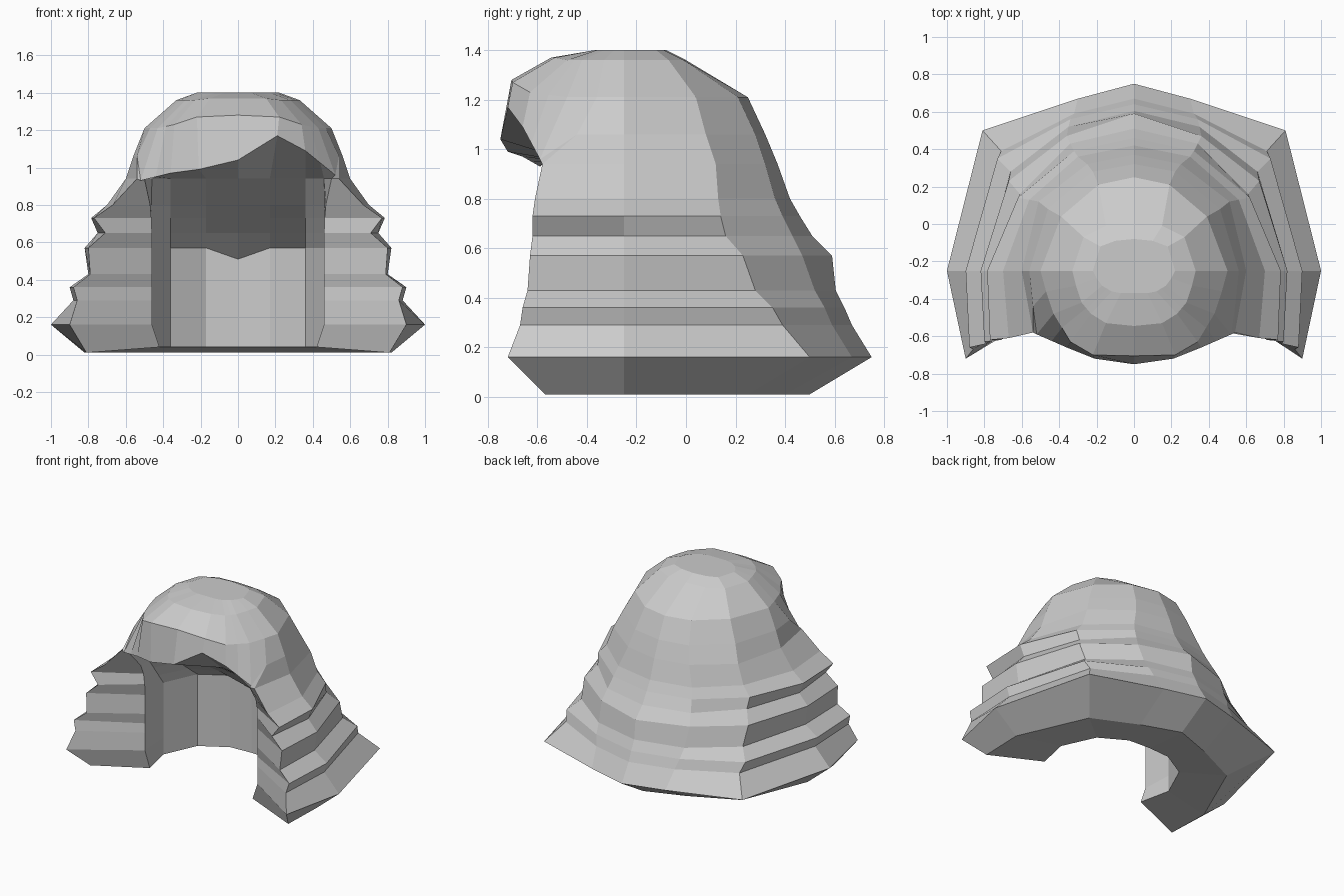
import bpy, bmesh

# Outer half rings: z, front x, front y, side x, corner x, corner y, mid x, mid y, back y
OUTER = [
    (.01, .81, -.57, .82, .60, .25, .28, .40, .50),
    (.16, .90, -.72, 1.0, .81, .50, .30, .67, .75),
    (.29, .86, -.67, .88, .71, .39, .32, .59, .67),
    (.36, .88, -.66, .90, .73, .35, .34, .56, .64),
    (.43, .79, -.64, .80, .66, .28, .35, .52, .605),
    (.57, .80, -.63, .82, .67, .23, .36, .47, .59),
    (.65, .71, -.62, .75, .61, .16, .34, .43, .51),
    (.73, .77, -.62, .785, .62, .14, .32, .39, .46),
    (.80, .67, -.61, .70, .56, .13, .30, .36, .42),
    (.94, .54, -.58, .60, .51, .12, .25, .32, .37),
    (1.06, .54, -.44, .56, .46, .08, .22, .28, .32),
    (1.21, .47, -.36, .50, .39, .04, .19, .21, .25),
    (1.36, .31, -.33, .33, .27, -.07, .15, -.01, .00),
    (1.40, .20, -.29, .22, .18, -.12, .10, -.09, -.08),
]
# Inner cavity outline, front edge to back centre, and the hairline it closes to
CAVITY = [(.46, -.43), (.47, -.20), (.36, .04), (.17, .15), (0, .16)]
HAIRLINE = [(.50, -.58), (.46, -.48), (.36, -.43), (.17, -.43), (0, -.43)]
# Fringe rows above the hairline (x, y, z right, z left): lower edge, brow, crown
FRINGE = [
    [(.52, -.59, .96, .93), (.36, -.66, 1.09, .97), (.21, -.72, 1.17, .99), (0, -.75, 1.04, 1.04)],
    [(.43, -.48, 1.21, 1.21), (.34, -.63, 1.23, 1.23), (.22, -.70, 1.27, 1.27), (0, -.705, 1.28, 1.28)],
    [(.28, -.42, 1.36, 1.36), (.23, -.48, 1.36, 1.36), (.15, -.53, 1.37, 1.37), (0, -.545, 1.37, 1.37)],
    [(.17, -.33, 1.4, 1.4), (.12, -.36, 1.4, 1.4), (.07, -.37, 1.4, 1.4), (0, -.37, 1.4, 1.4)],
]


def inner_half(i, z):
    if i >= 10:
        row = FRINGE[i - 10]
        between = tuple((a + b) / 2 for a, b in zip(row[0], row[1]))
        return [row[0], between] + row[1:]
    t = max(0, (z - .57) / .37)          # ceiling slopes forward to the hairline
    pts = []
    for k, ((ax, ay), (bx, by)) in enumerate(zip(CAVITY, HAIRLINE)):
        s = t ** 3 if k == 0 else t      # cheek edge stays upright for longer
        zz = z - (.06 if k == 4 and i == 5 else 0) + (.03 if i == 0 else 0)
        x = ax + (bx - ax) * s - (.04 if k == 0 and i == 0 else 0)
        pts.append((x, ay + (by - ay) * s, zz, zz))
    return pts


def ring(i):
    z, xf, yf, xs, xc, yc, xm, ym, yb = OUTER[i]
    half = [(x, y, z, z) for x, y in ((0, yb), (xm, ym), (xc, yc), (xs, -.25), (xf, yf))]
    half += inner_half(i, z)
    right = [(x, y, zr) for x, y, zr, zl in half]
    left = [(-x, y, zl) for x, y, zr, zl in half[1:-1]]
    return right + left[::-1]


# Hair shell: one loft from the hem up to the crown
bm = bmesh.new()
rings = [[bm.verts.new(p) for p in ring(i)] for i in range(len(OUTER))]
n = len(rings[0])
for a, b in zip(rings, rings[1:]):
    for j in range(n):
        k = (j + 1) % n
        bm.faces.new((a[j], a[k], b[k], b[j]))
bm.faces.new(rings[-1])

# Hem underside: strip between the outer and inner outlines
hem = rings[0]
for side in (1, -1):
    v = [hem[(side * j) % n] for j in range(10)]
    for j in range(4):
        bm.faces.new((v[j], v[j + 1], v[8 - j], v[9 - j]))

bmesh.ops.recalc_face_normals(bm, faces=bm.faces)
mesh = bpy.data.meshes.new("hair")
bm.to_mesh(mesh)
bm.free()
hair = bpy.data.objects.new("hair", mesh)
bpy.context.collection.objects.link(hair)
